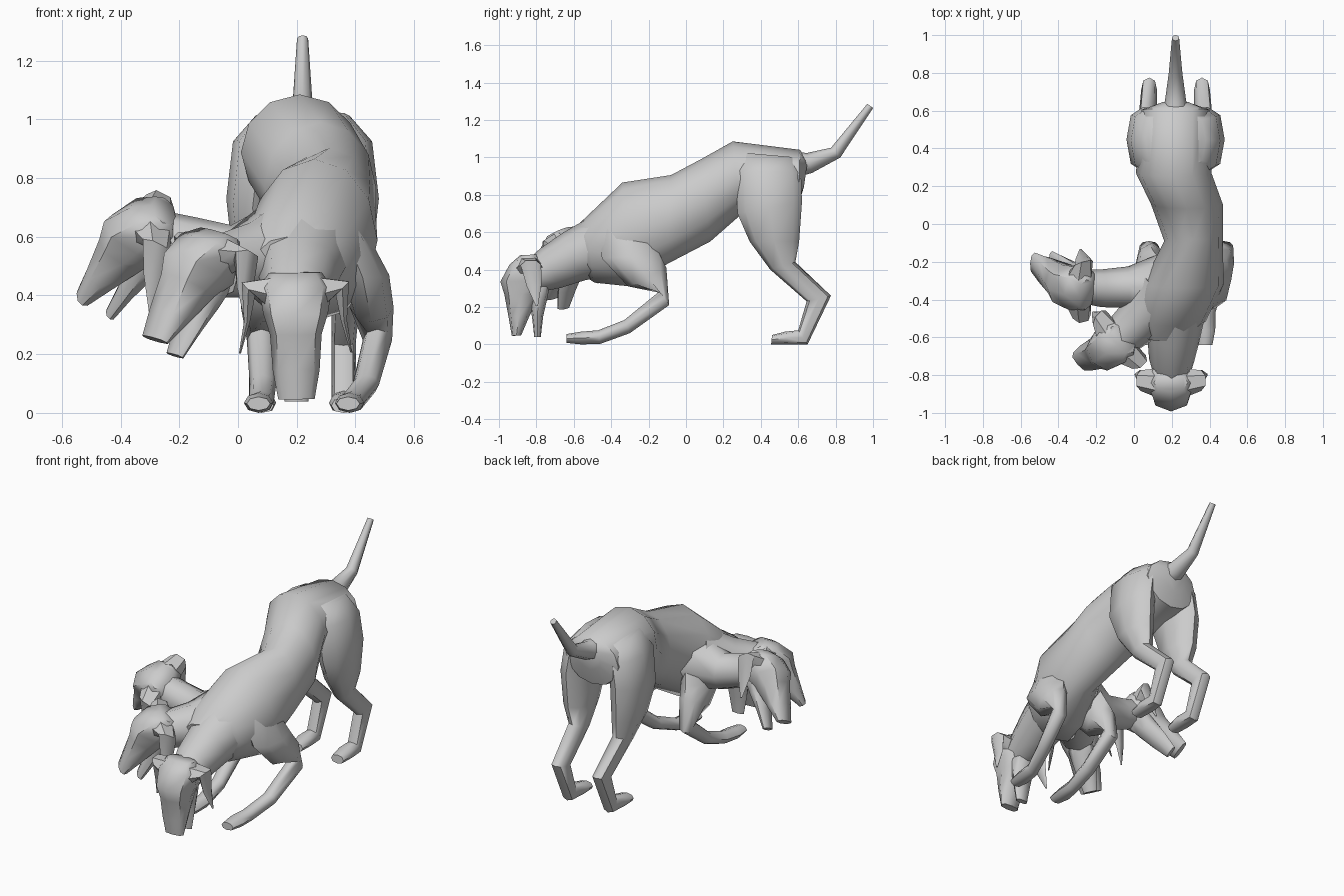
import bpy, bmesh
from math import sin, cos, pi, copysign
from mathutils import Vector as V

if "Cube" in bpy.data.objects:
    bpy.data.objects.remove(bpy.data.objects["Cube"])


def loft(name, rings, n=8, power=1.0):
    """Skin a closed tube through rings given as (centre, half axis u, half axis v)."""
    bm = bmesh.new()
    loops = []
    for c, u, v in rings:
        loop = []
        for i in range(n):
            a = 2 * pi * i / n
            ca, sa = cos(a), sin(a)
            ca = copysign(abs(ca) ** power, ca) if abs(ca) > 1e-6 else 0
            sa = copysign(abs(sa) ** power, sa) if abs(sa) > 1e-6 else 0
            loop.append(bm.verts.new(c + u * ca + v * sa))
        loops.append(loop)
    for a, b in zip(loops, loops[1:]):
        for i in range(n):
            j = (i + 1) % n
            bm.faces.new((a[i], a[j], b[j], b[i]))
    bm.faces.new(loops[0])
    bm.faces.new(loops[-1])
    bmesh.ops.recalc_face_normals(bm, faces=bm.faces)
    me = bpy.data.meshes.new(name)
    bm.to_mesh(me)
    bm.free()
    ob = bpy.data.objects.new(name, me)
    bpy.context.collection.objects.link(ob)
    bpy.ops.object.select_all(action='DESELECT')
    ob.select_set(True)
    bpy.context.view_layer.objects.active = ob
    bpy.ops.object.shade_smooth_by_angle(angle=0.9)
    return ob


def side_ring(x, y1, z1, y2, z2, hw):
    """Ring spanning two side-profile points, with half width hw in x."""
    p, q = V((x, y1, z1)), V((x, y2, z2))
    return (p + q) / 2, V((hw, 0, 0)), (p - q) / 2


def tube(name, pts, n=8):
    """Round tapered tube through (x, y, z, radius)."""
    P = [V(p[:3]) for p in pts]
    rings = []
    for i, p in enumerate(P):
        t = (P[min(i + 1, len(P) - 1)] - P[max(i - 1, 0)]).normalized()
        ref = V((1, 0, 0)) if abs(t.x) < 0.8 else V((0, 1, 0))
        u = t.cross(ref).normalized()
        rings.append((p, u * pts[i][3], t.cross(u) * pts[i][3]))
    return loft(name, rings, n)


# torso, rump to chest
loft("torso", [side_ring(*r) for r in (
    (.22, .65, .98, .63, .84, .08),
    (.22, .61, 1.04, .60, .74, .18),
    (.21, .25, 1.085, .29, .69, .20),
    (.28, .08, .99, .13, .55, .19),
    (.315, -.08, .905, -.10, .43, .155),
    (.26, -.34, .865, -.30, .31, .215),
    (.19, -.54, .675, -.49, .33, .19),
    (.17, -.62, .60, -.58, .39, .12))], 12)

# tail
tube("tail", [(.22, .56, .96, .075), (.22, .66, .97, .055), (.22, .80, 1.025, .036), (.22, .985, 1.275, .019)])

# hind legs
hind = ((.085, .30, 1.025, .59, 1.0, .075), (.145, .265, .93, .615, .92, .092),
        (.17, .275, .70, .62, .76, .09), (.165, .34, .55, .605, .55, .075),
        (.15, .45, .40, .585, .44, .05), (.14, .645, .23, .775, .26, .042),
        (.14, .60, .075, .65, .0, .042), (.14, .53, .068, .55, .0, .05),
        (.14, .46, .05, .455, .0, .042))
for side, s in (("left", -1), ("right", 1)):
    loft("hind_leg_" + side, [side_ring(.22 + s * r[0], *r[1:]) for r in hind], 8, .85)

# front legs, crouching, with paws reaching forward
fore = ((-.46, .62, -.20, .64, .07), (-.45, .46, -.14, .48, .09),
        (-.31, .31, -.105, .41, .075), (-.14, .285, -.09, .21, .05),
        (-.33, .13, -.30, .06, .045), (-.47, .075, -.46, .002, .042),
        (-.56, .068, -.56, .0, .05), (-.64, .055, -.64, .008, .04))
for side, xs in (("left", (.15, .10, .085, .08, .085, .08, .07, .07)),
                 ("right", (.36, .425, .455, .475, .435, .39, .38, .375))):
    loft("front_leg_" + side, [side_ring(x, *r) for x, r in zip(xs, fore)])


def head(tag, origin, muzzle, across):
    """Head with open jaws and hanging ears; axes: muzzle, across, dorsal."""
    O, m, e = V(origin), V(muzzle).normalized(), V(across)
    e = (e - m * e.dot(m)).normalized()
    D = m.cross(e)

    def ring(s, d0, d1, hw):
        return O + m * s + D * (d0 + d1) / 2, e * hw, D * (d1 - d0) / 2

    # skull and upper jaw
    loft(tag + "_head", [ring(*r) for r in (
        (-.01, .05, .14, .09), (.04, .0, .20, .125), (.13, -.01, .25, .11),
        (.20, .04, .23, .088), (.32, .10, .21, .08), (.42, .145, .195, .062))], 8, .8)
    # lower jaw
    loft(tag + "_lower_jaw", [ring(*r) for r in (
        (.12, -.02, .12, .08), (.22, .0, .10, .072), (.32, .025, .085, .06),
        (.43, .04, .075, .04))], 8, .8)
    # ears
    down = (m + V((0, 0, -1.5))).normalized()
    for side, k in (("left", -1), ("right", 1)):
        out = e * k
        base = O + out * .06 + m * .07 + D * .10
        bend = O + out * .16 + m * .045 + D * .085
        loft(tag + "_ear_" + side, [
            (base, D * .08, m * -.075),
            (bend, D * .055, (out - m) * .026),
            (bend + down * .11 + out * .005 - D * .015, D * .04, out * .012),
            (bend + down * .22 + out * .03 - D * .03, D * .006, out * .004)], 6)


# three heads
head("right", (.195, -.745, .47), (.01, .02, -1), (1, 0, 0))
head("middle", (-.005, -.55, .56), (-.38, -.15, -.85), (.65, -.74, -.18))
head("left", (-.175, -.35, .64), (-.48, .42, -.75), (-.04, -.87, -.48))

# three necks
tube("right_neck", [(.22, -.42, .54, .17), (.21, -.60, .47, .14), (.2, -.72, .41, .12), (.2, -.82, .36, .09)])
tube("middle_neck", [(.17, -.36, .55, .19), (.04, -.5, .52, .13), (-.07, -.60, .50, .11)])
tube("left_neck", [(.16, -.33, .55, .18), (-.03, -.335, .53, .11), (-.17, -.34, .57, .10), (-.27, -.33, .60, .09)])
